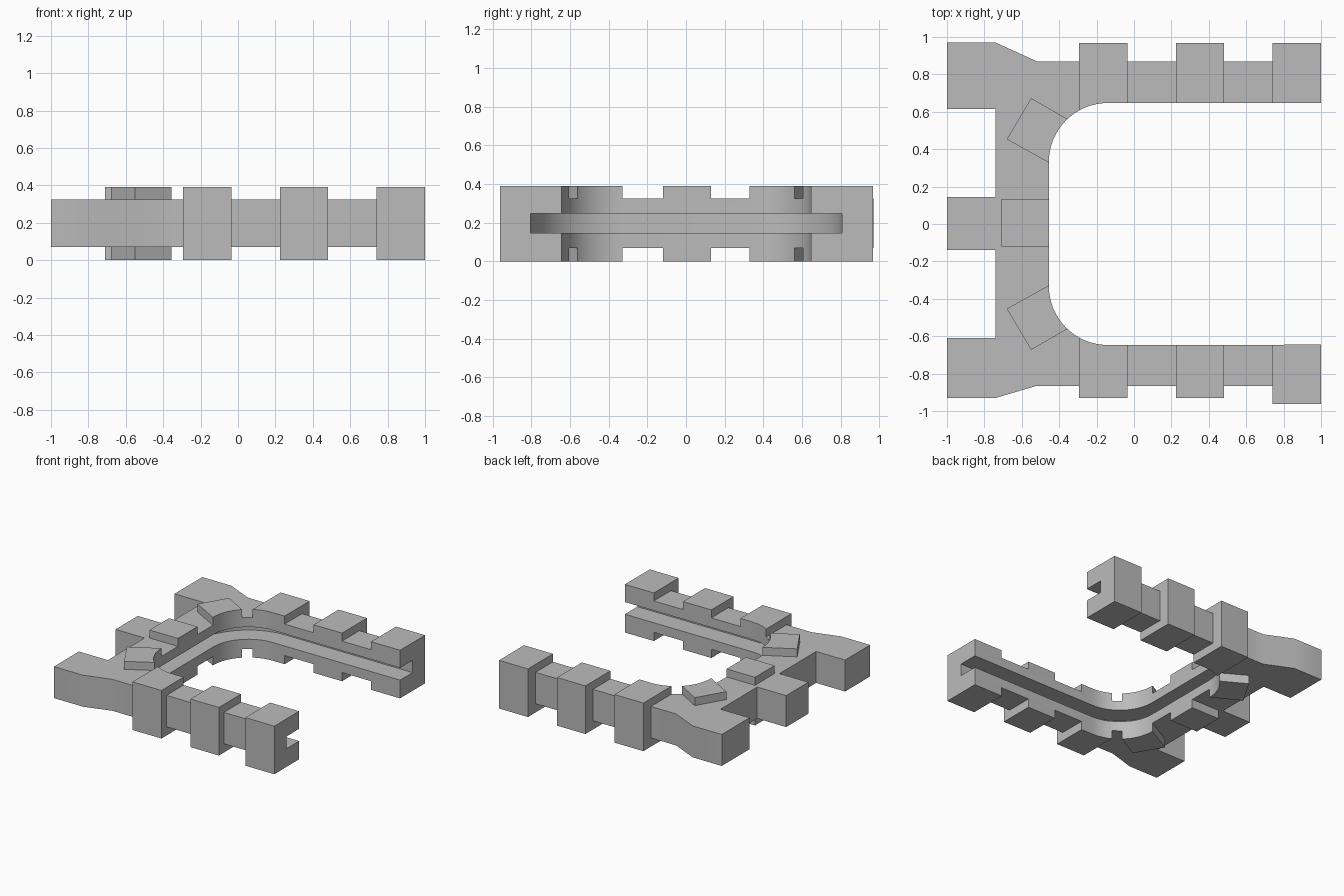
import bpy, bmesh, math

old = bpy.data.objects.get("Cube")
if old:
    bpy.data.objects.remove(old, do_unlink=True)

grey = bpy.data.materials.new("plain_grey")
grey.use_nodes = True
GREY = (0.5, 0.5, 0.5, 1)
grey.diffuse_color = GREY
grey.node_tree.nodes["Principled BSDF"].inputs["Base Color"].default_value = GREY


def prism(name, outline, low, high):
    """Extrude a flat outline between two heights."""
    bm = bmesh.new()
    face = bm.faces.new([bm.verts.new((x, y, low)) for x, y in outline])
    result = bmesh.ops.extrude_face_region(bm, geom=[face])
    tops = [v for v in result["geom"] if isinstance(v, bmesh.types.BMVert)]
    bmesh.ops.translate(bm, verts=tops, vec=(0, 0, high - low))
    bmesh.ops.recalc_face_normals(bm, faces=bm.faces)
    mesh = bpy.data.meshes.new(name)
    bm.to_mesh(mesh)
    bm.free()
    mesh.materials.append(grey)
    obj = bpy.data.objects.new(name, mesh)
    bpy.context.collection.objects.link(obj)
    return obj


def rect(x0, x1, y0, y1):
    return [(x0, y0), (x1, y0), (x1, y1), (x0, y1)]


def combine(target, tool, operation):
    """Apply a boolean and discard the tool."""
    tool.hide_render = True
    mod = target.modifiers.new("shape", "BOOLEAN")
    mod.operation, mod.object, mod.solver = operation, tool, "EXACT"
    bpy.context.view_layer.objects.active = target
    bpy.ops.object.modifier_apply(modifier=mod.name)
    bpy.data.objects.remove(tool, do_unlink=True)


def bay(grow, steps=16):
    """Round-cornered bay open to the right, grown outward by an offset."""
    radius = 0.315 + grow
    points = [(1.2, -0.645 - grow)]
    for side, start in ((-1, 270), (1, 180)):
        for i in range(steps + 1):
            a = math.radians(start - 90 * i / steps)
            points.append((-0.14 + radius * math.cos(a),
                           side * 0.332 + radius * math.sin(a)))
    return points + [(1.2, 0.647 + grow)]


# Rail: two arms, a back bar and three stubs on the left
frame = prism("grooved_frame", [
    (-1, -0.93), (-0.74, -0.93), (-0.52, -0.865), (1, -0.865), (1, 0.87),
    (-0.52, 0.87), (-0.74, 0.97), (-1, 0.97), (-1, 0.615), (-0.74, 0.615),
    (-0.74, 0.145), (-1, 0.145), (-1, -0.14), (-0.74, -0.14),
    (-0.74, -0.61), (-1, -0.61)], 0.07, 0.325)

# Square collars along both arms
collars = []
for x0, x1, front in ((-0.295, -0.035, -0.93), (0.225, 0.48, -0.93),
                      (0.74, 1, -0.963)):
    collars += [rect(x0, x1, front, -0.5), rect(x0, x1, 0.5, 0.967)]

# Pads on the back bar and at the two slanted corners
collars.append(rect(-0.71, -0.4, -0.12, 0.13))
for side in (-1, 1):
    corner = [(-0.55, 0.673), (-0.68, 0.453), (-0.38, 0.286), (-0.25, 0.5)]
    collars.append([(x, side * y) for x, y in corner])
for outline in collars:
    combine(frame, prism("collar", outline, 0, 0.39), "UNION")

# Central bay and the groove running around its wall
combine(frame, prism("bay_cutter", bay(0), -0.2, 0.6), "DIFFERENCE")
combine(frame, prism("groove_cutter", bay(0.16), 0.148, 0.247), "DIFFERENCE")

bpy.ops.object.select_all(action="DESELECT")
frame.select_set(True)
bpy.context.view_layer.objects.active = frame
bpy.ops.object.shade_smooth_by_angle(angle=math.radians(30))
